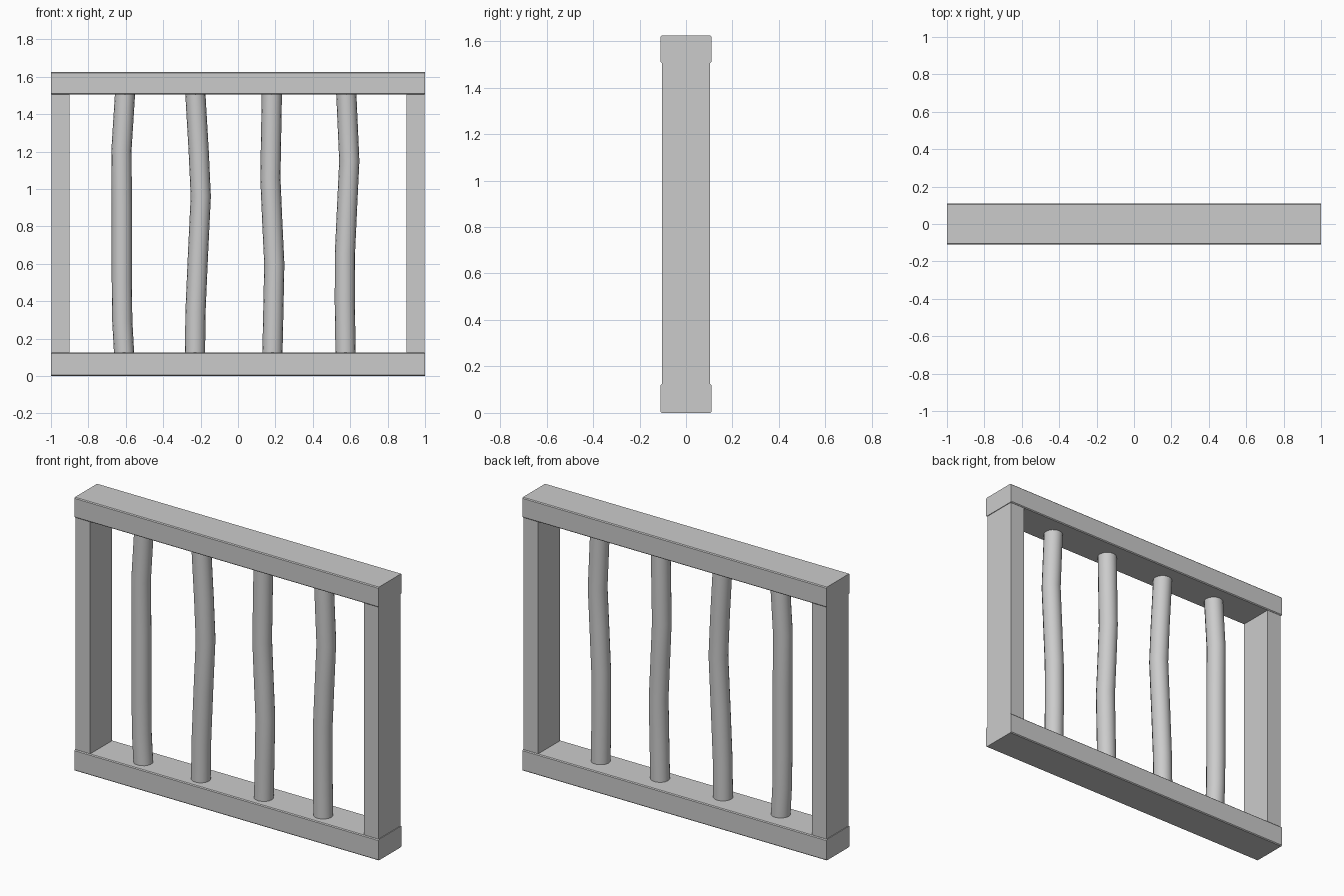
import bpy, bmesh, math

if "Cube" in bpy.data.objects:
    bpy.data.objects.remove(bpy.data.objects["Cube"])


def finish(bm, name, smooth=False):
    mesh = bpy.data.meshes.new(name)
    bmesh.ops.recalc_face_normals(bm, faces=bm.faces)
    for f in bm.faces:
        f.smooth = smooth and len(f.verts) == 4
    bm.to_mesh(mesh)
    bm.free()
    obj = bpy.data.objects.new(name, mesh)
    bpy.context.collection.objects.link(obj)
    return obj


def box(name, center, size, bevel=0):
    bm = bmesh.new()
    bmesh.ops.create_cube(bm, size=1)
    for v in bm.verts:
        v.co = [c + p * s for c, p, s in zip(center, v.co, size)]
    if bevel:  # soften only the long edges
        long_edges = [e for e in bm.edges
                      if abs(e.verts[0].co.x - e.verts[1].co.x) > 0.5]
        bmesh.ops.bevel(bm, geom=long_edges, offset=bevel, segments=1,
                        affect='EDGES', profile=0.5)
    return finish(bm, name)


def bent_bar(name, path, y=-0.02, radius=0.054, sides=16):
    bm = bmesh.new()
    rings = []
    for x, z in path:
        rings.append([bm.verts.new((x + radius * math.cos(a), y + radius * math.sin(a), z))
                      for a in (2 * math.pi * i / sides for i in range(sides))])
    for lo, hi in zip(rings, rings[1:]):
        for i in range(sides):
            j = (i + 1) % sides
            bm.faces.new((lo[i], lo[j], hi[j], hi[i]))
    bm.faces.new(rings[0])
    bm.faces.new(rings[-1])
    return finish(bm, name, smooth=True)


# Top and bottom rails
box("bottom_rail", (0, 0, 0.0625), (2, 0.218, 0.125), 0.005)
box("top_rail", (0, 0, 1.565), (2, 0.218, 0.12), 0.005)

# Side posts
for side, label in ((-1, "left"), (1, "right")):
    box(label + "_post", (side * 0.948, 0, 0.815), (0.096, 0.206, 1.39))

# Slightly bent bars, given as (x, z) from bottom to top
bars = [
    [(-0.609, 0.12), (-0.619, 0.3), (-0.621, 0.5), (-0.621, 0.9), (-0.623, 1.21), (-0.604, 1.51)],
    [(-0.23, 0.12), (-0.227, 0.35), (-0.214, 0.65), (-0.199, 0.96), (-0.21, 1.2), (-0.228, 1.51)],
    [(0.184, 0.12), (0.189, 0.35), (0.194, 0.6), (0.183, 0.83), (0.173, 1.06), (0.181, 1.51)],
    [(0.575, 0.12), (0.571, 0.4), (0.572, 0.66), (0.584, 0.92), (0.595, 1.15), (0.579, 1.51)],
]
for n, path in enumerate(bars, 1):
    bent_bar(f"bar_{n}", path)
